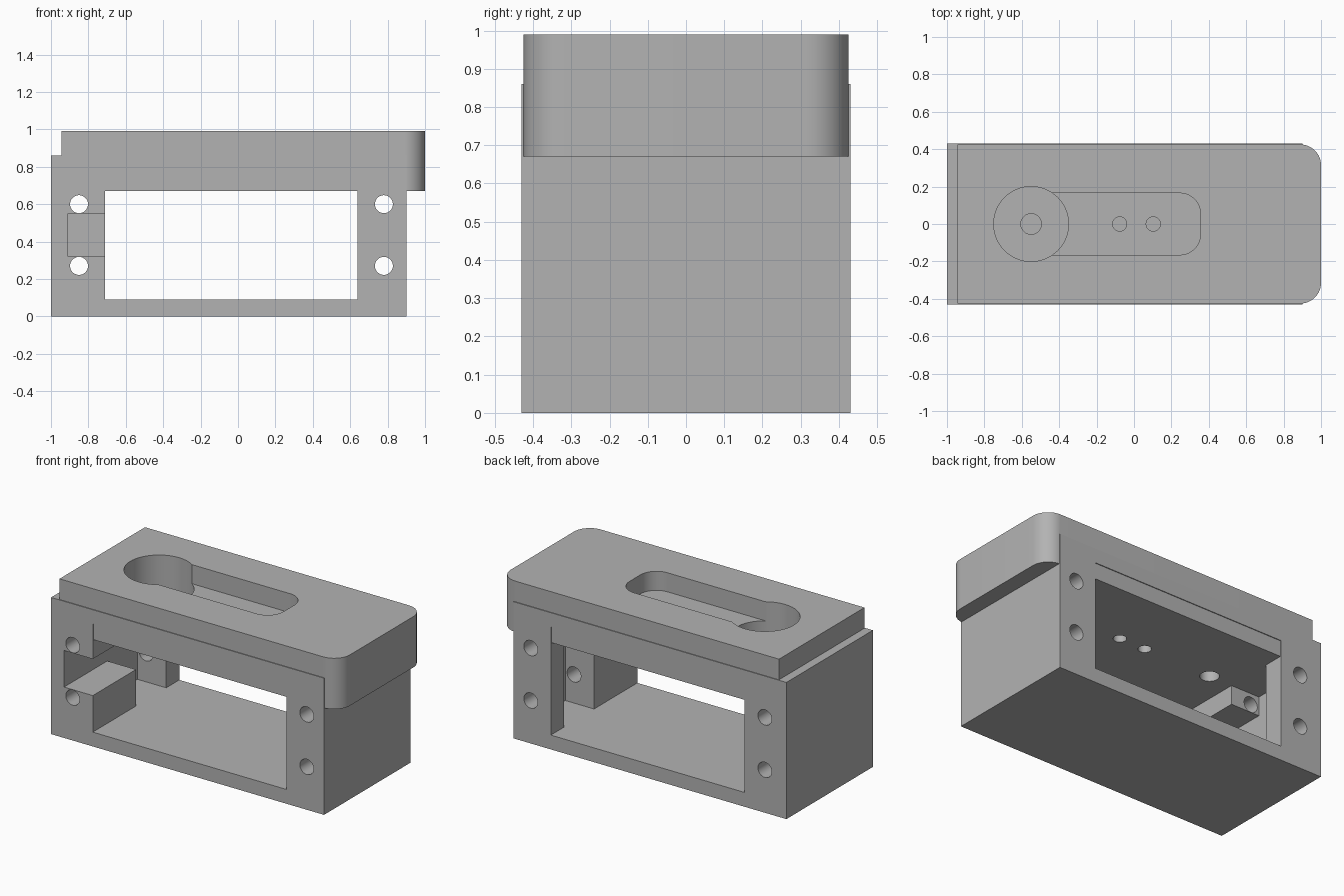
import bpy, bmesh, math

cube = bpy.data.objects.get("Cube")
if cube:
    bpy.data.objects.remove(cube, do_unlink=True)

# Single flat material
grey = bpy.data.materials.new("plain grey")
grey.use_nodes = True
colour = (0.45, 0.45, 0.45, 1)
grey.diffuse_color = colour
grey.node_tree.nodes["Principled BSDF"].inputs["Base Color"].default_value = colour


def prism(name, outline, low, high, axis="z"):
    """Extrude a plan outline along z, or an (x, z) outline along y."""
    bm = bmesh.new()
    place = (lambda u, v, w: (u, v, w)) if axis == "z" else (lambda u, v, w: (u, w, v))
    base = bm.faces.new([bm.verts.new(place(u, v, low)) for u, v in outline])
    new = bmesh.ops.extrude_face_region(bm, geom=[base])["geom"]
    shift = place(0, 0, high - low)
    bmesh.ops.translate(bm, vec=shift, verts=[g for g in new if isinstance(g, bmesh.types.BMVert)])
    bmesh.ops.recalc_face_normals(bm, faces=bm.faces)
    mesh = bpy.data.meshes.new(name)
    bm.to_mesh(mesh)
    bm.free()
    mesh.materials.append(grey)
    obj = bpy.data.objects.new(name, mesh)
    bpy.context.collection.objects.link(obj)
    return obj


def arc(cx, cy, r, start, end, steps):
    angles = [math.radians(start + (end - start) * i / steps) for i in range(steps + 1)]
    return [(cx + r * math.cos(a), cy + r * math.sin(a)) for a in angles]


def circle(cx, cy, r, steps=48):
    return arc(cx, cy, r, 0, 360, steps)[:-1]


def rect(x0, x1, v0, v1):
    return [(x0, v0), (x1, v0), (x1, v1), (x0, v1)]


def round_end(x0, x1, half, r):
    """Rectangle whose +x corners are rounded."""
    return ([(x0, half), (x0, -half)]
            + arc(x1 - r, r - half, r, -90, 0, 12)
            + arc(x1 - r, half - r, r, 0, 90, 12))


def combine(target, tool, operation="DIFFERENCE"):
    mod = target.modifiers.new("combine", "BOOLEAN")
    mod.operation = operation
    mod.solver = "EXACT"
    mod.object = tool
    bpy.context.view_layer.objects.active = target
    bpy.ops.object.modifier_apply(modifier=mod.name)
    bpy.data.objects.remove(tool, do_unlink=True)


# Box body with the window running front to back
housing = prism("housing", rect(-1, 0.9, -0.43, 0.43), 0, 0.86)
combine(housing, prism("window", rect(-0.71, 0.64, 0.09, 0.77), -0.6, 0.6, "y"))

# Slightly narrower lid block with an overhanging rounded end
lid = prism("lid", round_end(-0.945, 1, 0.425, 0.11), 0.67, 0.99)
combine(housing, lid, "UNION")

# Inner pocket between the thick front posts and thin back posts
combine(housing, prism("pocket", rect(-0.91, 0.84, 0, 0.3), 0.09, 0.67))

# Cable notch through the front post
combine(housing, prism("notch", rect(-0.91, -0.69, 0.32, 0.55), -0.6, 0.02, "y"))

# Mounting screw holes
for x in (-0.85, 0.78):
    for z in (0.27, 0.6):
        combine(housing, prism("screw_hole", circle(x, z, 0.048), -0.6, 0.6, "y"))

# Stepped recess in the top: slot and deeper round well
combine(housing, prism("slot", round_end(-0.55, 0.355, 0.165, 0.11), 0.87, 1.1))
combine(housing, prism("well", circle(-0.55, 0, 0.2, 64), 0.77, 1.1))

# Holes through the recess floor
for x, r in ((-0.55, 0.055), (-0.077, 0.038), (0.103, 0.038)):
    combine(housing, prism("floor_hole", circle(x, 0, r), 0.6, 1.1))

# Smooth the curved walls, keep the edges crisp
bpy.ops.object.select_all(action="DESELECT")
housing.select_set(True)
bpy.context.view_layer.objects.active = housing
bpy.ops.object.shade_smooth_by_angle(angle=math.radians(30))
